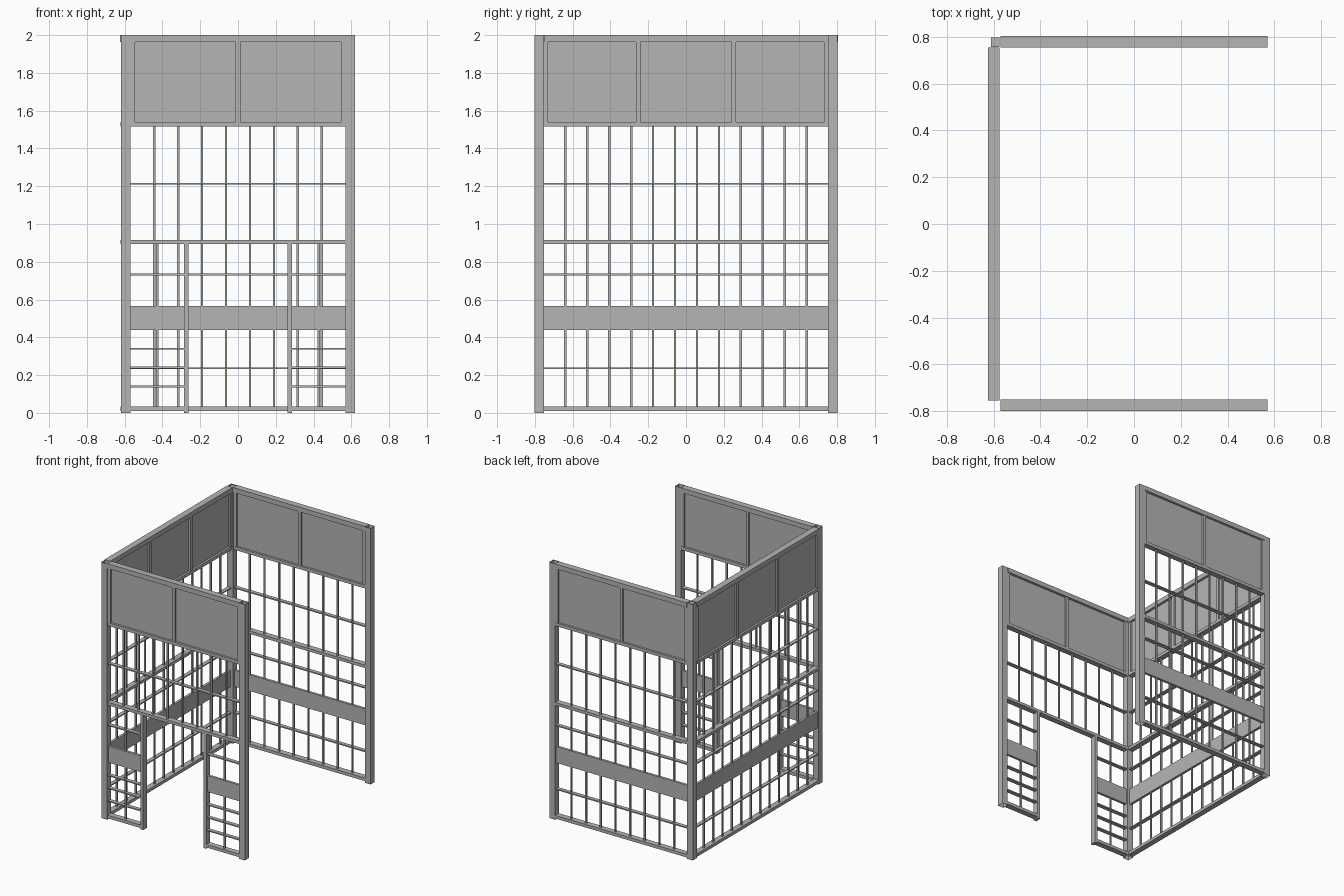
import bpy
import bmesh
from mathutils import Vector

cube = bpy.data.objects.get("Cube")
if cube:
    bpy.data.objects.remove(cube, do_unlink=True)

grey = bpy.data.materials.new("steel grey")
grey.use_nodes = True
colour = (0.46, 0.46, 0.46, 1)
grey.diffuse_color = colour
grey.node_tree.nodes["Principled BSDF"].inputs["Base Color"].default_value = colour


def build(name, boxes, open_ends=False):
    """One object from (min corner, max corner) boxes."""
    bm = bmesh.new()
    for lo, hi in boxes:
        lo, hi = Vector(lo), Vector(hi)
        verts = bmesh.ops.create_cube(bm, size=1)["verts"]
        for v in verts:
            v.co = (lo + hi) / 2 + v.co * (hi - lo)
    if open_ends:
        bm.normal_update()
        ends = [f for f in bm.faces if abs(f.normal.z) > 0.9]
        bmesh.ops.delete(bm, geom=ends, context="FACES_ONLY")
    mesh = bpy.data.meshes.new(name)
    bm.to_mesh(mesh)
    bm.free()
    mesh.materials.append(grey)
    obj = bpy.data.objects.new(name, mesh)
    bpy.context.collection.objects.link(obj)
    return obj


def wall_box(axis, offset, a0, a1, z0, z1, depth):
    """Box running along a wall, centred on the wall plane."""
    d0, d1 = offset - depth / 2, offset + depth / 2
    if axis == "x":
        return (a0, d0, z0), (a1, d1, z1)
    return (d0, a0, z0), (d1, a1, z1)


def spaced(a0, a1, count):
    step = (a1 - a0) / (count + 1)
    return [a0 + step * (i + 1) for i in range(count)]


def wall(name, axis, offset, half, bar_count, panel_count, doorway=0):
    def box(*args):
        return wall_box(axis, offset, *args)

    def across(z, height, depth, a0=-half, a1=half):
        return box(a0, a1, z - height / 2, z + height / 2, depth)

    def upright(a, width, z0, z1, depth):
        return box(a - width / 2, a + width / 2, z0, z1, depth)

    # Main rails
    build(name + "_rails", [box(-half, half, 1.963, 2, 0.05),
                            box(-half, half, 1.515, 1.54, 0.045),
                            across(0.905, 0.023, 0.045)])

    # Solid upper panels and their frame
    build(name + "_upper_panel", [box(-half, half, 1.54, 1.963, 0.012)])
    dividers = spaced(-half, half, panel_count - 1)
    dividers += [-half + 0.012, half - 0.012]
    build(name + "_panel_frame",
          [upright(a, 0.024, 1.54, 1.963, 0.04) for a in dividers])

    # Upper grille
    bars = [upright(a, 0.012, 0.905, 1.515, 0.012)
            for a in spaced(-half, half, bar_count)]
    bars.append(across(1.213, 0.009, 0.03))

    # Lower grille, either full width or on both sides of the doorway
    if doorway:
        sections = [(-half, -doorway), (doorway, half)]
        lower_count, heights = 1, (0.14, 0.24, 0.34, 0.733)
        build(name + "_door_posts",
              [upright(s * (doorway - 0.012), 0.024, 0, 0.894, 0.045)
               for s in (-1, 1)])
    else:
        sections = [(-half, half)]
        lower_count, heights = bar_count, (0.236, 0.733)
    belts, sills = [], []
    for a0, a1 in sections:
        bars += [upright(a, 0.012, 0.02, 0.9, 0.012)
                 for a in spaced(a0, a1, lower_count)]
        bars += [across(z, 0.009, 0.03, a0, a1) for z in heights]
        belts.append(box(a0, a1, 0.44, 0.567, 0.02))
        sills.append(box(a0, a1, 0.01, 0.034, 0.045))
    build(name + "_grille", bars)
    build(name + "_belt_panel", belts)
    build(name + "_bottom_rail", sills)


wall("front_wall", "x", -0.775, 0.57, 8, 2, doorway=0.285)
wall("back_wall", "x", 0.78, 0.57, 8, 2)
wall("right_wall", "y", -0.6, 0.755, 12, 3)

# Open-ended tubular corner posts
for side, x in (("right", -0.595), ("left", 0.595)):
    for end, y in (("front", -0.777), ("back", 0.777)):
        build(f"{end}_{side}_post",
              [((x - 0.025, y - 0.025, 0), (x + 0.025, y + 0.025, 2))],
              open_ends=True)

# Cap in the closed back corner
build("corner_cap", [((-0.612, 0.757, 1.985), (-0.575, 0.797, 1.995))])
